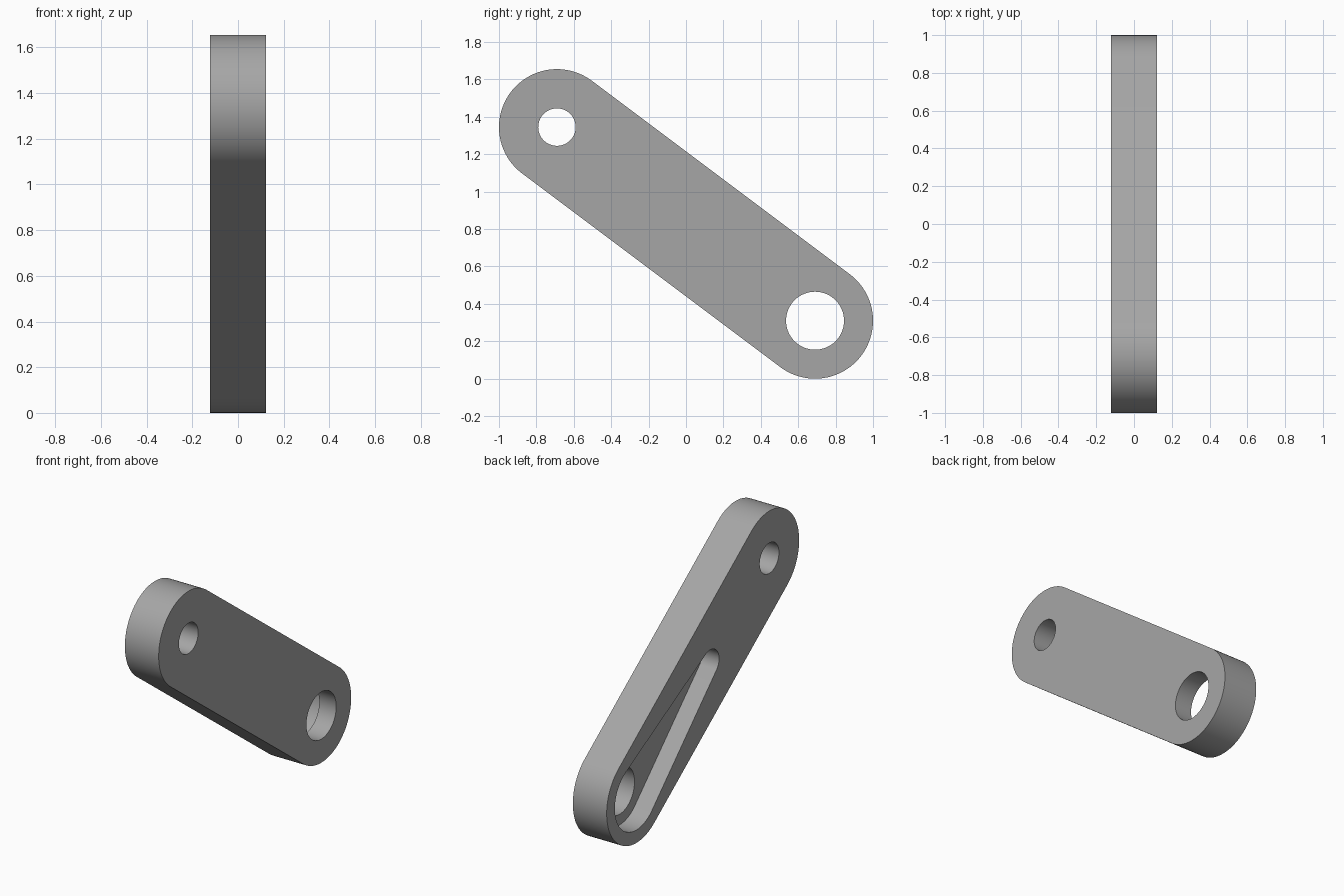
import bpy, bmesh, math

if "Cube" in bpy.data.objects:
    bpy.data.objects.remove(bpy.data.objects["Cube"])

HALF = 0.123                 # half thickness of the arm
LOW = (0.69, 0.31)           # big pivot centre (y, z)
HIGH = (-0.69, 1.345)        # small pivot centre (y, z)

grey = bpy.data.materials.new("plain grey")
grey.diffuse_color = (0.38, 0.38, 0.38, 1)
grey.use_nodes = True
grey.node_tree.nodes["Principled BSDF"].inputs["Base Color"].default_value = grey.diffuse_color


def arc(c, r, a0, a1, n):
    return [(c[0] + r * math.cos(a0 + (a1 - a0) * i / n),
             c[1] + r * math.sin(a0 + (a1 - a0) * i / n)) for i in range(n + 1)]


def capsule(a, ra, b, rb, n=48):
    """Outline wrapped around two circles."""
    dy, dz = b[0] - a[0], b[1] - a[1]
    phi, beta = math.atan2(dz, dy), math.acos((ra - rb) / math.hypot(dy, dz))
    return (arc(b, rb, phi - beta, phi + beta, n)
            + arc(a, ra, phi + beta, phi + 2 * math.pi - beta, n))


def circle(c, r, n=64):
    return arc(c, r, 0, 2 * math.pi, n)[:-1]


def prism(name, outline, x0, x1):
    """Extrude a y-z outline along x."""
    bm = bmesh.new()
    face = bm.faces.new([bm.verts.new((x0, y, z)) for y, z in outline])
    new = bmesh.ops.extrude_face_region(bm, geom=[face])["geom"]
    verts = [v for v in new if isinstance(v, bmesh.types.BMVert)]
    bmesh.ops.translate(bm, verts=verts, vec=(x1 - x0, 0, 0))
    bmesh.ops.recalc_face_normals(bm, faces=bm.faces)
    mesh = bpy.data.meshes.new(name)
    bm.to_mesh(mesh)
    bm.free()
    mesh.materials.append(grey)
    obj = bpy.data.objects.new(name, mesh)
    bpy.context.collection.objects.link(obj)
    return obj


# Arm body with rounded ends
arm = prism("link_arm", capsule(LOW, 0.31, HIGH, 0.31), -HALF, HALF)

# Pivot holes and the tapered half-depth recess on the left side
t = 0.555
tip = tuple(l + t * (h - l) for l, h in zip(LOW, HIGH))
cutters = [
    prism("small_hole_cutter", circle(HIGH, 0.1), -0.3, 0.3),
    prism("recess_cutter", capsule(LOW, 0.225, tip, 0.092), -0.3, 0.0),
    prism("big_hole_cutter", circle(LOW, 0.155), -0.3, 0.3),
]
bpy.context.view_layer.objects.active = arm
arm.select_set(True)
for cutter in cutters:
    cutter.hide_render = True
    mod = arm.modifiers.new(cutter.name, "BOOLEAN")
    mod.operation, mod.solver, mod.object = "DIFFERENCE", "EXACT", cutter
    bpy.ops.object.modifier_apply(modifier=mod.name)
for cutter in cutters:
    bpy.data.objects.remove(cutter)

# Smooth round walls, crisp rims
bpy.ops.object.shade_smooth_by_angle(angle=math.radians(30))
